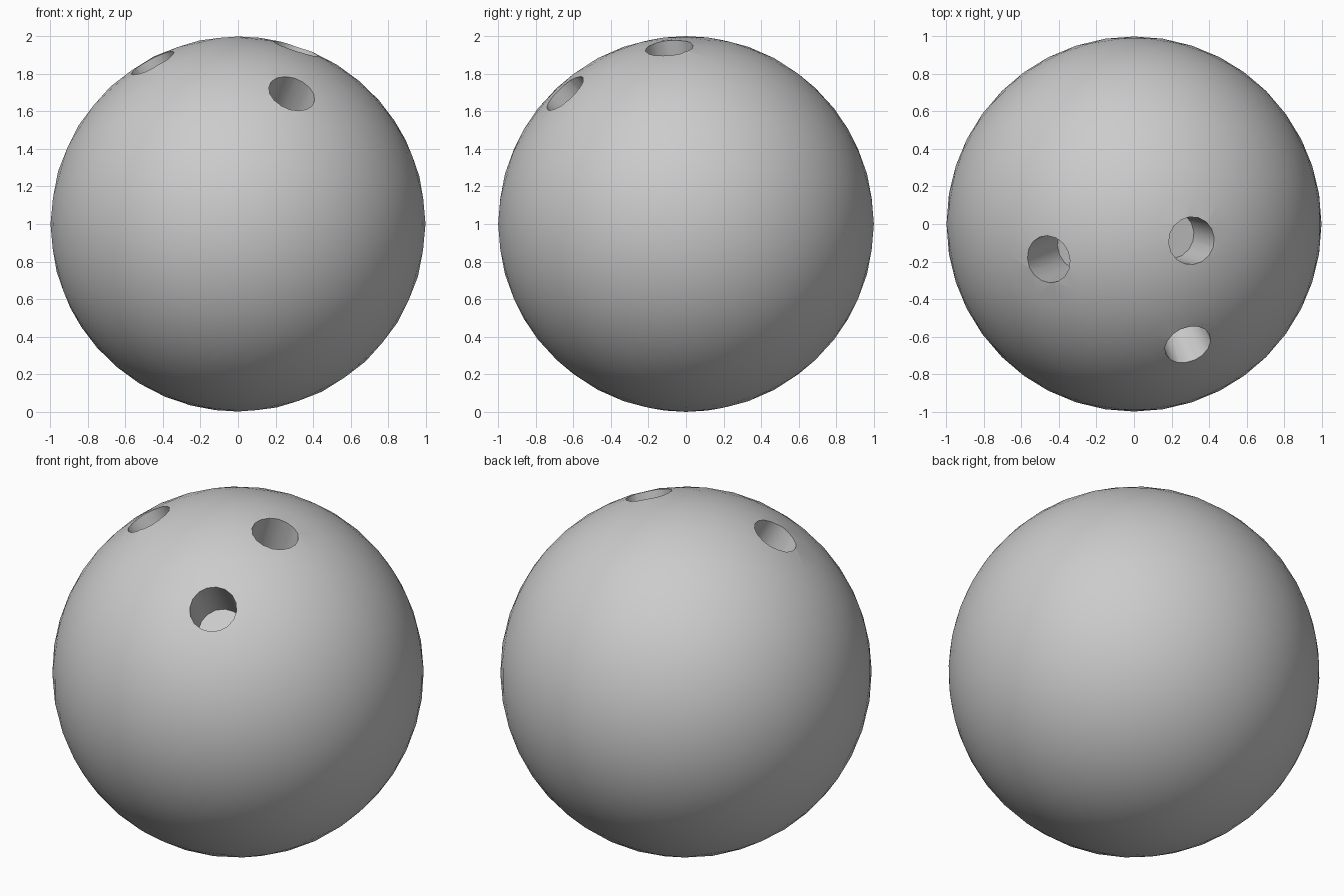
import bpy
import math
from mathutils import Vector

if "Cube" in bpy.data.objects:
    bpy.data.objects.remove(bpy.data.objects["Cube"])

CENTRE = Vector((0, 0, 1))
HOLE_RADIUS = 0.128
HOLE_DEPTH = 0.36

# Ball body
bpy.ops.mesh.primitive_ico_sphere_add(subdivisions=4, radius=1, location=CENTRE)
ball = bpy.context.object
ball.name = "ball"


def drill(name, x, y):
    """Cut a finger hole aimed at the ball centre."""
    direction = Vector((x, y, math.sqrt(1 - x * x - y * y)))
    length = HOLE_DEPTH + 0.2
    bpy.ops.mesh.primitive_cylinder_add(
        vertices=16, radius=HOLE_RADIUS, depth=length,
        location=CENTRE + direction * (1 - HOLE_DEPTH + length / 2),
        rotation=direction.to_track_quat('Z', 'Y').to_euler())
    cutter = bpy.context.object
    cutter.name = name
    cutter.hide_render = True
    bpy.context.view_layer.objects.active = ball
    mod = ball.modifiers.new(name, 'BOOLEAN')
    mod.operation = 'DIFFERENCE'
    mod.solver = 'EXACT'
    mod.object = cutter
    bpy.ops.object.modifier_apply(modifier=mod.name)
    bpy.data.objects.remove(cutter, do_unlink=True)


# Two finger holes and the thumb hole
drill("left_finger_hole", -0.46, -0.19)
drill("right_finger_hole", 0.31, -0.09)
drill("thumb_hole", 0.29, -0.65)

# Smooth surface with crisp hole rims
bpy.ops.object.select_all(action='DESELECT')
ball.select_set(True)
bpy.context.view_layer.objects.active = ball
bpy.ops.object.shade_smooth_by_angle(angle=math.radians(40))
